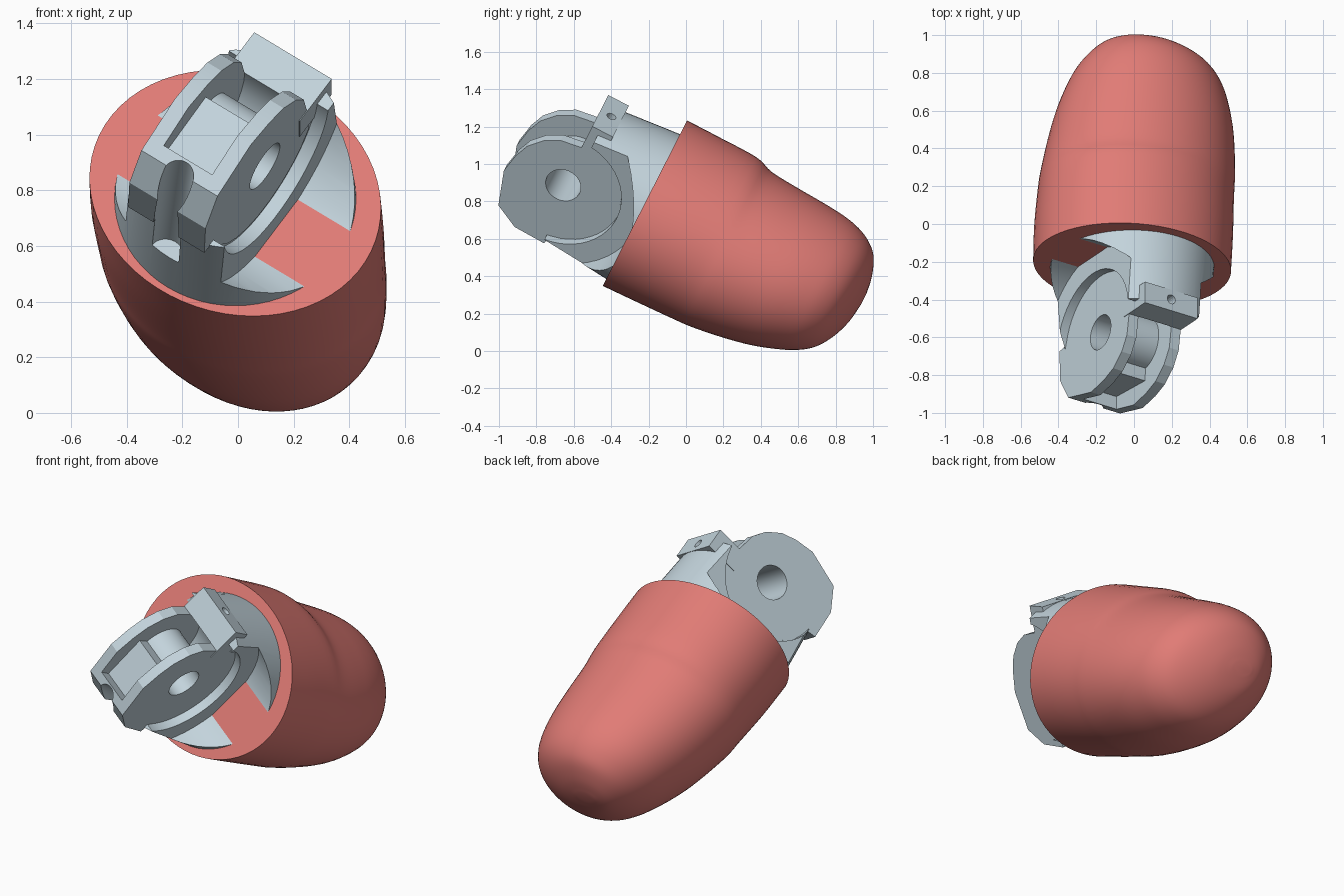
import bpy, bmesh, math
from mathutils import Matrix, Vector

cube = bpy.data.objects.get("Cube")
if cube:
    bpy.data.objects.remove(cube, do_unlink=True)


def material(name, rgb):
    m = bpy.data.materials.new(name)
    m.use_nodes = True
    m.diffuse_color = (*rgb, 1)
    m.node_tree.nodes["Principled BSDF"].inputs["Base Color"].default_value = (*rgb, 1)
    return m


RED = material("soft red", (0.75, 0.2, 0.18))
BLUE = material("pale blue grey", (0.55, 0.66, 0.72))


# Frames: z points out of the socket opening, the hinge is rolled about it
def frame(roll, origin):
    side = Vector((1, 0, 0))
    up = Vector((0, 0.454, 0.891))
    out = side.cross(up)
    c, s = math.cos(roll), math.sin(roll)
    axes = (c * side - s * up, s * side + c * up, out)
    return Matrix.Translation(origin) @ Matrix(axes).transposed().to_4x4()


BODY = frame(0, (0, -0.22, 0.79))
HINGE = frame(math.radians(34), (-0.04, -0.229, 0.772))
PIVOT = 0.433


def make(name, bm, mat, matrix):
    bmesh.ops.recalc_face_normals(bm, faces=bm.faces[:])
    mesh = bpy.data.meshes.new(name)
    bm.to_mesh(mesh)
    bm.free()
    mesh.materials.append(mat)
    ob = bpy.data.objects.new(name, mesh)
    bpy.context.collection.objects.link(ob)
    ob.matrix_world = matrix
    return ob


def select(ob):
    bpy.ops.object.select_all(action='DESELECT')
    ob.select_set(True)
    bpy.context.view_layer.objects.active = ob


# Primitives in the hinge frame
def prism(profile, x0, x1):
    """Extrude a profile along the hinge axis; its points are relative to the pivot."""
    bm = bmesh.new()
    rings = [[bm.verts.new((x, y, PIVOT + z)) for y, z in profile] for x in (x0, x1)]
    n = len(profile)
    for r in rings:
        bm.faces.new(r)
    for i in range(n):
        j = (i + 1) % n
        bm.faces.new((rings[0][i], rings[0][j], rings[1][j], rings[1][i]))
    return make("piece", bm, BLUE, HINGE)


def arc(r, start, end, count):
    angles = [math.radians(start + (end - start) * i / count) for i in range(count)]
    return [(r * math.cos(a), r * math.sin(a)) for a in angles]


def disc(r, x0, x1, sides=32):
    return prism(arc(r, 5, 365, sides), x0, x1)


def rod(r, r_end, start, end, sides=32):
    a, b = Vector(start), Vector(end)
    bm = bmesh.new()
    turn = (b - a).to_track_quat('Z', 'Y').to_matrix().to_4x4()
    bmesh.ops.create_cone(bm, cap_ends=True, segments=sides, radius1=r, radius2=r_end,
                          depth=(b - a).length,
                          matrix=Matrix.Translation((a + b) / 2) @ turn)
    return make("piece", bm, BLUE, HINGE)


def combine(target, piece, operation):
    mod = target.modifiers.new("bool", 'BOOLEAN')
    mod.operation = operation
    mod.solver = 'EXACT'
    mod.object = piece
    select(target)
    bpy.ops.object.modifier_apply(modifier=mod.name)
    bpy.data.objects.remove(piece, do_unlink=True)


# Fingertip shell: depth, left, right, bottom, top of each cross-section
STATIONS = [
    (0, -.53, .51, -.496, .497), (.2, -.525, .52, -.49, .495),
    (.42, -.505, .525, -.482, .49), (.53, -.49, .53, -.475, .457),
    (.7, -.455, .53, -.45, .443), (.85, -.415, .52, -.418, .435),
    (.98, -.365, .495, -.375, .423), (1.08, -.315, .46, -.33, .4),
    (1.16, -.255, .4, -.27, .36), (1.22, -.19, .3, -.18, .3),
    (1.26, -.12, .18, -.07, .2), (1.275, -.05, .07, .04, .11)]


def smooth_stations(rows, steps=4):
    pts = [Vector(r) for r in rows]
    result = []
    for i in range(len(pts) - 1):
        p0, p1, p2 = pts[max(i - 1, 0)], pts[i], pts[i + 1]
        p3 = pts[min(i + 2, len(pts) - 1)]
        for k in range(steps):
            t = k / steps
            result.append(p1 + (p2 - p0) * (t / 2)
                          + (p0 * 2 - p1 * 5 + p2 * 4 - p3) * (t * t / 2)
                          + (p1 * 3 - p0 - p2 * 3 + p3) * (t ** 3 / 2))
    return result + [pts[-1]]


def build_shell():
    bm = bmesh.new()
    n, rings = 64, []
    for s, left, right, low, top in smooth_stations(STATIONS):
        ring = []
        for i in range(n):
            a = 2 * math.pi * i / n
            dx = (right - left) / 2 * math.cos(a)
            dy = (top - low) / 2 * math.sin(a)
            ring.append(bm.verts.new(((left + right) / 2 + dx - 0.13 * dy,
                                      (low + top) / 2 + dy - 0.04 * s * dx, -s)))
        rings.append(ring)
    for r0, r1 in zip(rings, rings[1:]):
        for i in range(n):
            j = (i + 1) % n
            bm.faces.new((r0[i], r0[j], r1[j], r1[i]))
    bm.faces.new(rings[0])
    bm.faces.new(rings[-1])
    return make("fingertip_shell", bm, RED, BODY)


shell = build_shell()

# Hinge base: tapered plug with clearance slots and shallow disc recesses
hinge = rod(0.437, 0.4, (0.025, 0.017, -0.03), (0.025, 0.017, 0.39), 64)
hinge.name = "hinge_knuckle"
for r, inner in ((0.455, 0.215), (0.335, 0.163)):
    for side in (-1, 1):
        combine(hinge, disc(r, side * inner, side * 0.7, 48), 'DIFFERENCE')

# Twin cheeks: round at the back, lower at the top, with a squared nose
cheek = [(-0.33, -0.06), (-0.39, -0.05), (-0.382, 0.13), (-0.305, 0.26), (-0.09, 0.318),
         (0.03, 0.298), (0.12, 0.265), (0.2, 0.2), (0.25, 0.12), (0.27, 0)]
cheek += arc(0.325, -30, -165, 10)
combine(hinge, prism(cheek, -0.165, 0.165), 'UNION')

# Top stop block
block = [(0.22, -0.12), (0.425, -0.12), (0.425, 0.004), (0.22, 0.004)]
combine(hinge, prism(block, -0.168, 0.168), 'UNION')

# Groove between the cheeks, with the drum put back inside it
groove = [(0.02, 0.22), (-0.25, 0.2), (-0.25, 0.5), (0.35, 0.5), (0.35, 0.006), (0.27, 0.006)]
groove += arc(0.27, 0, -90, 8)
combine(hinge, prism(groove, -0.105, 0.105), 'DIFFERENCE')
combine(hinge, disc(0.15, -0.13, 0.13), 'UNION')

# Axle bore, cord channel and pin hole
combine(hinge, disc(0.097, -0.5, 0.5), 'DIFFERENCE')
combine(hinge, rod(0.06, 0.06, (0, -0.3, 0.85), (0, -0.39, 0.2)), 'DIFFERENCE')
combine(hinge, rod(0.026, 0.026, (0, 0.3, 0.37), (0, 0.5, 0.37), 16), 'DIFFERENCE')

for ob, angle in ((shell, 40), (hinge, 14)):
    select(ob)
    bpy.ops.object.shade_smooth_by_angle(angle=math.radians(angle))
